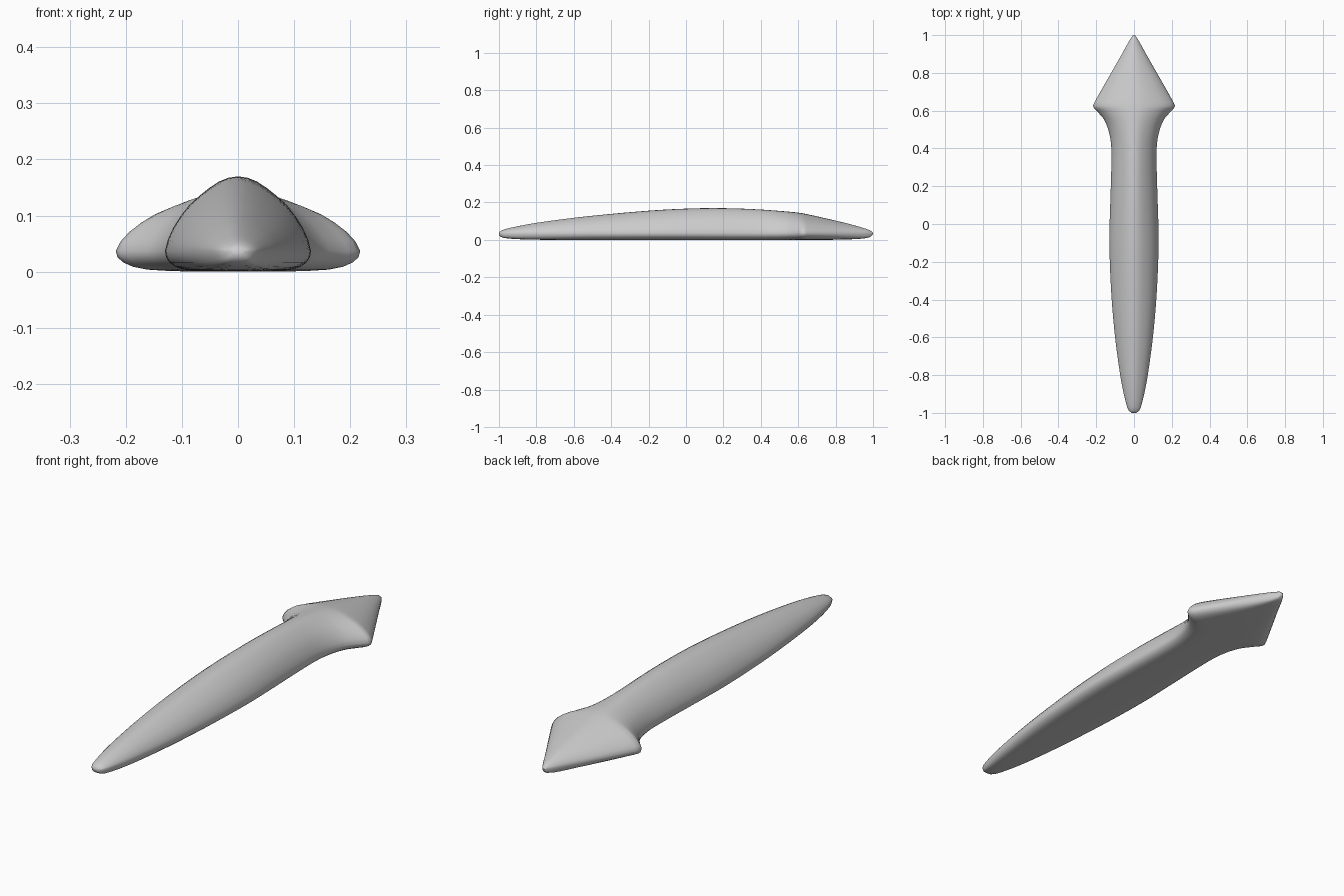
import bpy, bmesh, math

if "Cube" in bpy.data.objects:
    bpy.data.objects.remove(bpy.data.objects["Cube"])

# Stations along the length: y, half width, top z, bottom z
STATIONS = [
    (-1.0, .012, .040, .026), (-.99, .026, .049, .016), (-.97, .036, .057, .010),
    (-.9, .054, .073, .004), (-.8, .073, .091, .001), (-.6, .100, .118, 0),
    (-.4, .118, .139, 0), (-.2, .128, .156, 0), (-.05, .130, .165, 0),
    (.13, .125, .170, 0), (.3, .120, .167, 0), (.42, .121, .161, 0),
    (.5, .136, .155, 0), (.56, .163, .150, 0), (.6, .198, .146, 0),
    (.612, .211, .144, 0), (.625, .218, .142, 0), (.645, .209, .138, 0),
    (.7, .178, .126, 0), (.8, .121, .103, .001), (.9, .064, .078, .004),
    (.96, .031, .060, .009), (.985, .016, .051, .015), (1.0, .004, .038, .030),
]
SIDE_Z = .037  # height of the widest line

# Half section: x as a share of the half width, height as a share above/below the widest line
UPPER = [(0, 1), (.14, .98), (.27, .93), (.41, .845), (.54, .745), (.68, .62),
         (.79, .48), (.89, .32), (.96, .16), (1, 0)]
LOWER = [(.985, -.3), (.94, -.55), (.86, -.76), (.74, -.90), (.55, -.97), (.28, -1), (0, -1)]
HALF = UPPER + LOWER
SECTION = HALF + [(-x, h) for x, h in HALF[-2:0:-1]]


def slope(i, k):
    a, b = STATIONS[max(i - 1, 0)], STATIONS[min(i + 1, len(STATIONS) - 1)]
    return (b[k] - a[k]) / (b[0] - a[0])


def between(i, t, k):
    """Smooth curve through neighbouring stations."""
    p, q = STATIONS[i], STATIONS[i + 1]
    d = q[0] - p[0]
    return ((2*t**3 - 3*t*t + 1) * p[k] + (t**3 - 2*t*t + t) * d * slope(i, k)
            + (3*t*t - 2*t**3) * q[k] + (t**3 - t*t) * d * slope(i + 1, k))


# Refine the stations
rings = []
for i in range(len(STATIONS) - 1):
    n = max(1, round((STATIONS[i + 1][0] - STATIONS[i][0]) / .035))
    for j in range(n):
        t = j / n
        y = STATIONS[i][0] + t * (STATIONS[i + 1][0] - STATIONS[i][0])
        rings.append((y, between(i, t, 1), between(i, t, 2), max(0, between(i, t, 3))))
rings.append(STATIONS[-1])

# Loft the body with its arrow-shaped tail
bm = bmesh.new()
loops = []
for y, w, top, bottom in rings:
    loops.append([bm.verts.new((x * w, y, SIDE_Z + h * ((top - SIDE_Z) if h > 0 else (SIDE_Z - bottom))))
                  for x, h in SECTION])
m = len(SECTION)
for a, b in zip(loops, loops[1:]):
    for k in range(m):
        bm.faces.new((a[k], a[(k + 1) % m], b[(k + 1) % m], b[k]))
bm.faces.new(loops[0])
bm.faces.new(loops[-1])
bmesh.ops.recalc_face_normals(bm, faces=bm.faces)

mesh = bpy.data.meshes.new("arrow_body")
bm.to_mesh(mesh)
bm.free()
body = bpy.data.objects.new("arrow_body", mesh)
bpy.context.collection.objects.link(body)

grey = bpy.data.materials.new("light_grey")
grey.diffuse_color = (.6, .6, .6, 1)
grey.use_nodes = True
grey.node_tree.nodes["Principled BSDF"].inputs["Base Color"].default_value = grey.diffuse_color
mesh.materials.append(grey)

bpy.context.view_layer.objects.active = body
body.select_set(True)
bpy.ops.object.shade_smooth_by_angle(angle=math.radians(50))
